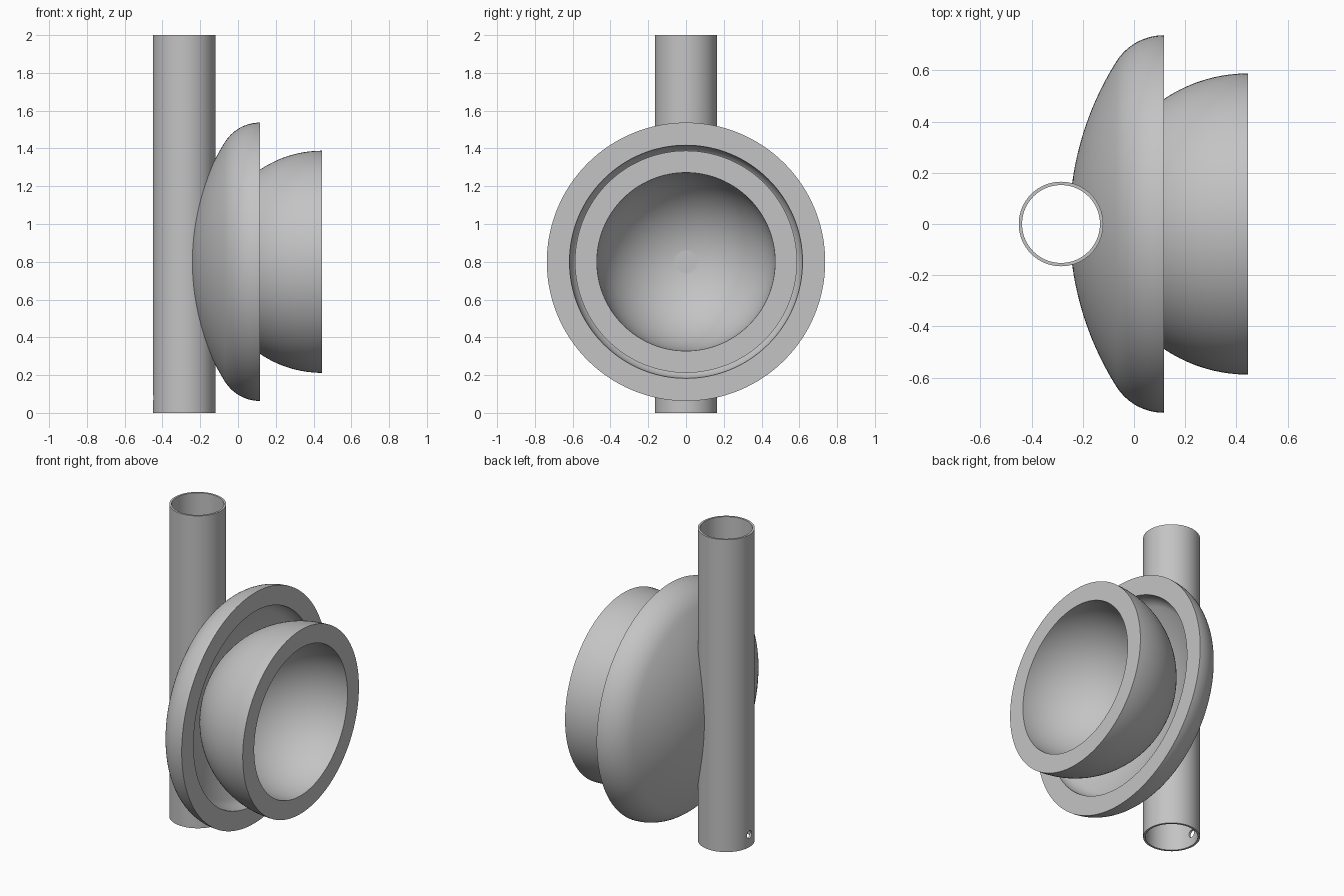
import bpy, bmesh
from math import sin, cos, pi, asin, radians
from mathutils import Matrix, Vector

cube = bpy.data.objects.get("Cube")
if cube:
    bpy.data.objects.remove(cube, do_unlink=True)

SEGMENTS = 128
AXIS_Z = 0.8        # height of the dish axis
TUBE_X = -0.285     # tube centre line
TUBE_R, BORE_R = 0.165, 0.152
RIM_X, BOWL_X = 0.117, 0.445

grey = bpy.data.materials.new("plain grey")
grey.use_nodes = True
grey.diffuse_color = (0.55, 0.55, 0.55, 1)
grey.node_tree.nodes["Principled BSDF"].inputs["Base Color"].default_value = grey.diffuse_color


def arc(cx, cr, radius, start, end, steps):
    """Profile points (x, r); angle 0 points to -x, 90 degrees points outward."""
    angles = [start + (end - start) * i / steps for i in range(steps + 1)]
    return [(cx - radius * cos(a), cr + radius * sin(a)) for a in angles]


def lathe(name, profile, closed=False):
    """Spin a profile of (axial, radius) points around the x axis."""
    bm = bmesh.new()
    verts = [bm.verts.new((x, 0, max(r, 0))) for x, r in profile]
    edges = [bm.edges.new(pair) for pair in zip(verts, verts[1:])]
    if closed:
        edges.append(bm.edges.new((verts[-1], verts[0])))
    bmesh.ops.spin(bm, geom=verts + edges, cent=(0, 0, 0), axis=(1, 0, 0),
                   angle=2 * pi, steps=SEGMENTS, use_merge=True)
    bmesh.ops.remove_doubles(bm, verts=bm.verts, dist=1e-5)
    bmesh.ops.recalc_face_normals(bm, faces=bm.faces)
    mesh = bpy.data.meshes.new(name)
    bm.to_mesh(mesh)
    bm.free()
    mesh.materials.append(grey)
    obj = bpy.data.objects.new(name, mesh)
    bpy.context.collection.objects.link(obj)
    obj.location.z = AXIS_Z
    return obj


def select(obj):
    bpy.ops.object.select_all(action='DESELECT')
    obj.select_set(True)
    bpy.context.view_layer.objects.active = obj


def cut(obj, cutter):
    mod = obj.modifiers.new("cut", 'BOOLEAN')
    mod.operation, mod.solver, mod.object = 'DIFFERENCE', 'EXACT', cutter
    select(obj)
    bpy.ops.object.modifier_apply(modifier=mod.name)


def stand_up(obj):
    """Turn a lathed part so its axis runs along z from the ground."""
    obj.data.transform(Matrix.Rotation(-pi / 2, 4, 'Y'))
    obj.location = (TUBE_X, 0, 0)


def dish_side(rim_r, fillet, sphere_r):
    """Shallow spherical back with a rounded shoulder up to the rim."""
    fillet_r = rim_r - fillet
    tip = asin(fillet_r / (sphere_r - fillet))
    centre = RIM_X + (sphere_r - fillet) * cos(tip)
    return (arc(centre, 0, sphere_r, 0, tip, 20)
            + arc(RIM_X, fillet_r, fillet, tip, pi / 2, 14)[1:])


# Hollow upright tube
tube = lathe("upright_tube", [(0, BORE_R), (0, TUBE_R), (2, TUBE_R), (2, BORE_R)], True)
stand_up(tube)

# Outer dish with a thick wall
outer = dish_side(0.737, 0.22, 1.19)
inner = dish_side(0.617, 0.10, 1.07)
dish = lathe("outer_dish", outer + inner[::-1])

# Inner hemispherical bowl
bowl = lathe("inner_bowl", arc(BOWL_X, 0, 0.588, 0, pi / 2, 40)
             + arc(BOWL_X, 0, 0.472, pi / 2, 0, 40))

# Round pin in the bottom of the bowl
pin = lathe("centre_pin", [(-0.1, 0), (-0.1, 0.06), (-0.02, 0.06), (-0.02, 0)])

# Bore clears the tube interior, drill makes the small hole near the foot
bore = lathe("bore_cutter", [(-0.1, 0), (-0.1, 0.155), (2.1, 0.155), (2.1, 0)])
stand_up(bore)
drill = lathe("drill_cutter", [(-0.6, 0), (-0.6, 0.024), (-0.3, 0.024), (-0.3, 0)])
drill.location.z = 0.08
for part in (dish, bowl):
    cut(part, bore)
cut(tube, drill)
for helper in (bore, drill):
    bpy.data.objects.remove(helper, do_unlink=True)

for part in (tube, dish, bowl, pin):
    select(part)
    bpy.ops.object.shade_smooth_by_angle(angle=radians(30))
